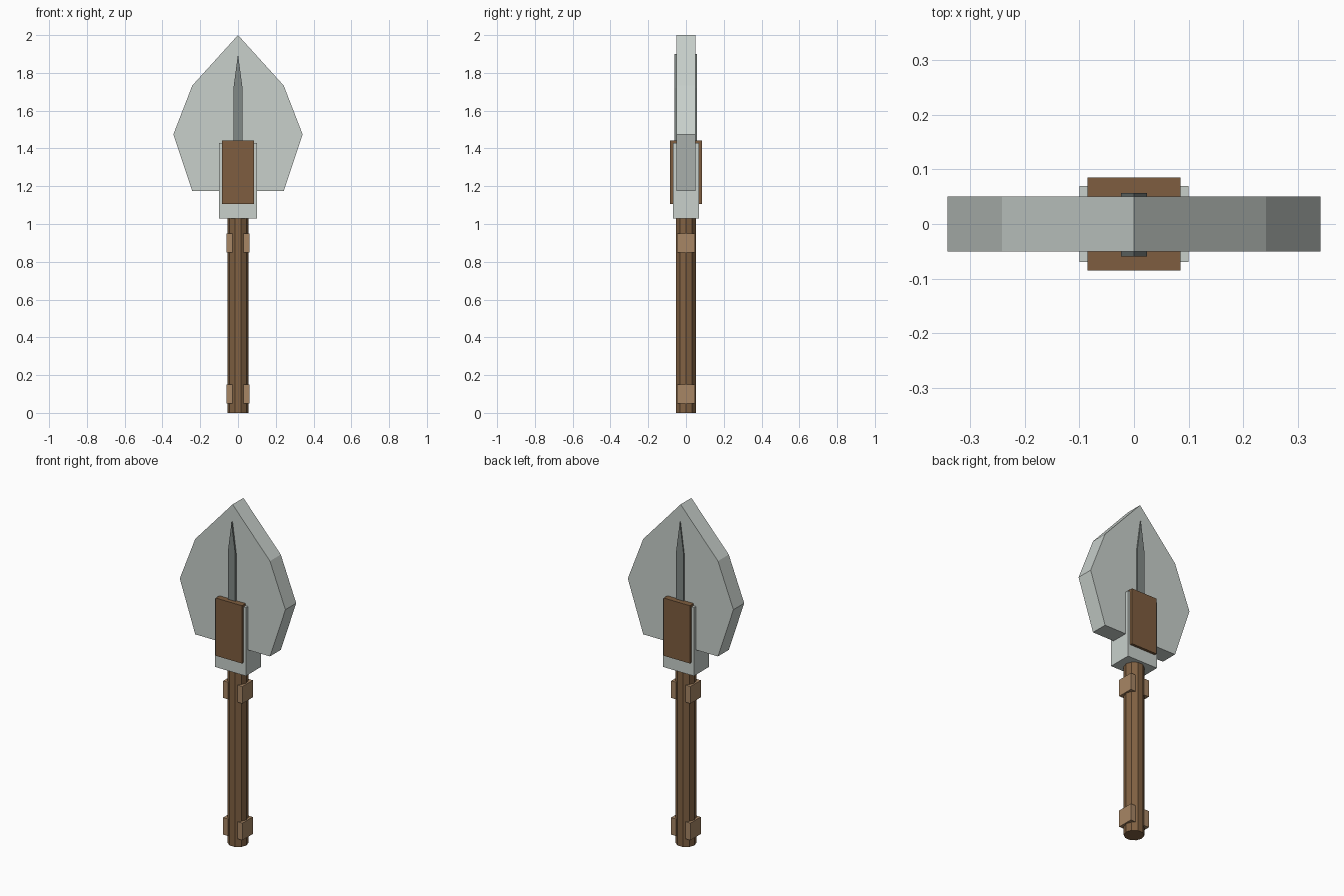
import bpy, bmesh, math

if "Cube" in bpy.data.objects:
    bpy.data.objects.remove(bpy.data.objects["Cube"])


def material(name, color):
    m = bpy.data.materials.new(name)
    m.diffuse_color = (*color, 1)
    m.use_nodes = True
    m.node_tree.nodes["Principled BSDF"].inputs["Base Color"].default_value = m.diffuse_color
    return m


STEEL = material("steel", (0.58, 0.63, 0.60))
DARK_STEEL = material("dark_steel", (0.22, 0.25, 0.24))
WOOD = material("wood", (0.22, 0.12, 0.055))
LEATHER = material("leather", (0.21, 0.11, 0.05))
BAND = material("band", (0.39, 0.24, 0.13))


def finish(name, bm, mat):
    bmesh.ops.recalc_face_normals(bm, faces=bm.faces)
    mesh = bpy.data.meshes.new(name)
    bm.to_mesh(mesh)
    bm.free()
    mesh.materials.append(mat)
    obj = bpy.data.objects.new(name, mesh)
    bpy.context.collection.objects.link(obj)
    return obj


def prism(name, outline, y0, y1, mat):
    """Extrude an (x, z) outline from y0 to y1."""
    bm = bmesh.new()
    face = bm.faces.new([bm.verts.new((x, y0, z)) for x, z in outline])
    new = bmesh.ops.extrude_face_region(bm, geom=[face])["geom"]
    bmesh.ops.translate(bm, vec=(0, y1 - y0, 0),
                        verts=[v for v in new if isinstance(v, bmesh.types.BMVert)])
    return finish(name, bm, mat)


def box(name, x0, x1, y, z0, z1, mat):
    return prism(name, [(x0, z0), (x1, z0), (x1, z1), (x0, z1)], -y, y, mat)


def symmetric(half):
    """Mirror right-hand outline points; the last one is the tip on x = 0."""
    return half + [(-x, z) for x, z in reversed(half[:-1])]


# Ten-sided shaft
bm = bmesh.new()
rings = [[bm.verts.new((0.055 * math.cos(math.tau * i / 10),
                        0.055 * math.sin(math.tau * i / 10), z))
          for i in range(10)] for z in (0, 1.05)]
for i in range(10):
    j = (i + 1) % 10
    bm.faces.new((rings[0][i], rings[0][j], rings[1][j], rings[1][i]))
for ring in rings:
    bm.faces.new(ring)
finish("shaft", bm, WOOD)

# Grip blocks on both sides of the shaft, low and high
for level, z in (("lower", 0.05), ("upper", 0.85)):
    box(f"{level}_left_block", -0.062, -0.03, 0.048, z, z + 0.1, BAND)
    box(f"{level}_right_block", 0.03, 0.062, 0.048, z, z + 0.1, BAND)

# Socket and the wrap showing on its front and back
box("socket", -0.1, 0.1, 0.07, 1.03, 1.43, STEEL)
box("socket_wrap", -0.085, 0.085, 0.085, 1.105, 1.443, LEATHER)

# Leaf-shaped blade with a thin central rib
prism("blade", symmetric([(0.242, 1.175), (0.342, 1.475), (0.242, 1.733), (0, 2.0)]),
      -0.05, 0.05, STEEL)
prism("blade_rib", symmetric([(0.024, 1.4), (0.024, 1.72), (0, 1.9)]),
      -0.06, 0.057, DARK_STEEL)
